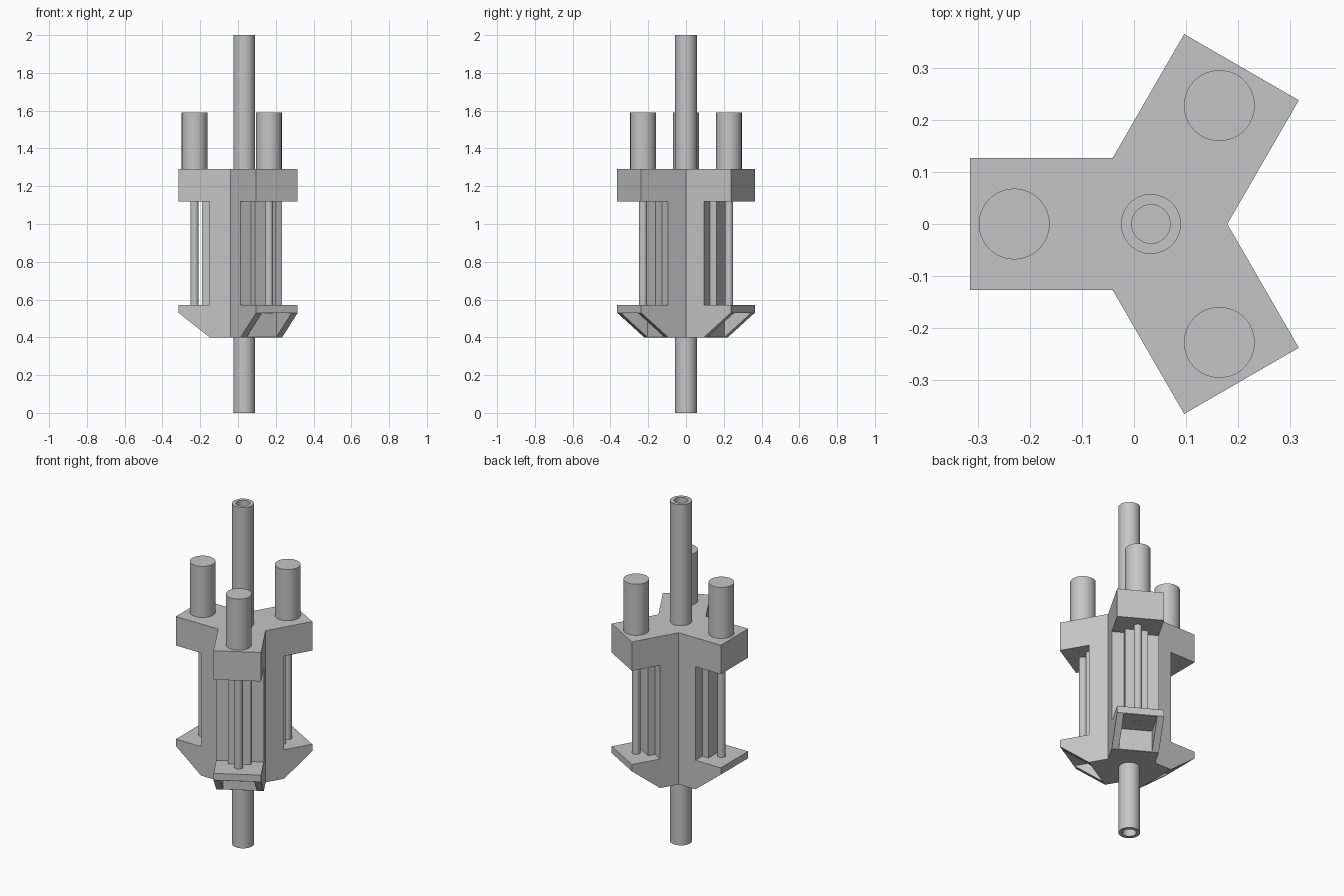
import bpy, bmesh
from math import radians, sin, cos, sqrt
from mathutils import Matrix, Vector

cube = bpy.data.objects.get("Cube")
if cube:
    bpy.data.objects.remove(cube, do_unlink=True)

AXIS = Vector((0.0325, 0, 0))   # the three arms meet on this axis
HALF = 0.127                    # half width of an arm
LONG, SHORT = 0.3475, 0.1825    # arm reach at the plates and at the column
SEAT = 0.2625                   # distance of the rods from the axis
ANGLES = [60, 180, 300]

grey = bpy.data.materials.new("plain grey")
grey.use_nodes = True
colour = (0.56, 0.56, 0.56, 1)
grey.diffuse_color = colour
grey.node_tree.nodes["Principled BSDF"].inputs["Base Color"].default_value = colour


def finish(name, bm, smooth=False):
    bmesh.ops.recalc_face_normals(bm, faces=bm.faces)
    mesh = bpy.data.meshes.new(name)
    bm.to_mesh(mesh)
    bm.free()
    mesh.materials.append(grey)
    ob = bpy.data.objects.new(name, mesh)
    bpy.context.collection.objects.link(ob)
    if smooth:
        bpy.ops.object.select_all(action="DESELECT")
        ob.select_set(True)
        bpy.context.view_layer.objects.active = ob
        bpy.ops.object.shade_smooth_by_angle(angle=radians(35))
    return ob


def on_arm(angle, r, t, z):
    a = radians(angle)
    return AXIS + Vector((r * cos(a) - t * sin(a), r * sin(a) + t * cos(a), z))


def box(name, angle, r0, r1, half, z0, z1):
    bm = bmesh.new()
    bmesh.ops.create_cube(bm, size=1)
    for v in bm.verts:
        v.co = on_arm(angle, (r0 + r1) / 2 + v.co.x * (r1 - r0),
                      v.co.y * 2 * half, (z0 + z1) / 2 + v.co.z * (z1 - z0))
    return finish(name, bm)


def cylinder(name, angle, radius, z0, z1):
    bm = bmesh.new()
    bmesh.ops.create_cone(bm, cap_ends=True, segments=48, radius1=radius, radius2=radius,
                          depth=z1 - z0,
                          matrix=Matrix.Translation(on_arm(angle, SEAT, 0, (z0 + z1) / 2)))
    return finish(name, bm, True)


# Three-armed body: one star outline lofted through changes of reach
bm = bmesh.new()
rings = []
for z, reach in [(0.40, SHORT), (0.53, LONG), (0.57, LONG), (0.57, SHORT),
                 (1.12, SHORT), (1.12, LONG), (1.29, LONG)]:
    ring = []
    for a in ANGLES:
        ring += [bm.verts.new(on_arm(a, reach, -HALF, z)),
                 bm.verts.new(on_arm(a, reach, HALF, z)),
                 bm.verts.new(on_arm(a, HALF / sqrt(3), HALF, z))]
    rings.append(ring)
for low, high in zip(rings, rings[1:]):
    for i in range(len(low)):
        j = (i + 1) % len(low)
        if (low[i].co - high[i].co).length < 1e-6 and (low[j].co - high[j].co).length < 1e-6:
            continue
        # Ledges share their inner corner points
        bm.faces.new([low[i], low[j], high[j], high[i]])
bm.faces.new(rings[0])
bm.faces.new(rings[-1])
bmesh.ops.remove_doubles(bm, verts=bm.verts, dist=1e-5)
body = finish("body", bm)

# Pockets under the lower arms, leaving a rib on each side
for n, a in enumerate(ANGLES):
    cutter = box(f"pocket_cutter_{n + 1}", a, SHORT + 0.002, LONG + 0.1, HALF - 0.037, 0.3, 0.528)
    cutter.hide_render = True
    cut = body.modifiers.new("pocket", "BOOLEAN")
    cut.operation = "DIFFERENCE"
    cut.solver = "EXACT"
    cut.object = cutter
    bpy.ops.object.select_all(action="DESELECT")
    bpy.context.view_layer.objects.active = body
    body.select_set(True)
    bpy.ops.object.modifier_apply(modifier=cut.name)
    bpy.data.objects.remove(cutter, do_unlink=True)

# Rail, guide rod and upper cylinder on every arm
for n, a in enumerate(ANGLES, 1):
    box(f"rail_{n}", a, SHORT - 0.01, SHORT + 0.04, 0.062, 0.56, 1.13)
    cylinder(f"guide_rod_{n}", a, 0.022, 0.527, 1.13)
    cylinder(f"upper_cylinder_{n}", a, 0.068, 1.28, 1.59)

# Hollow central tube
bm = bmesh.new()
profile = [bm.verts.new(AXIS + Vector((r, 0, z)))
           for r, z in [(0.0575, 0), (0.0575, 2), (0.037, 2), (0.037, 0)]]
edges = [bm.edges.new((profile[i], profile[(i + 1) % 4])) for i in range(4)]
bmesh.ops.spin(bm, geom=profile + edges, cent=AXIS, axis=(0, 0, 1),
               angle=radians(360), steps=48, use_merge=True)
bmesh.ops.remove_doubles(bm, verts=bm.verts, dist=1e-5)
finish("central_tube", bm, True)
